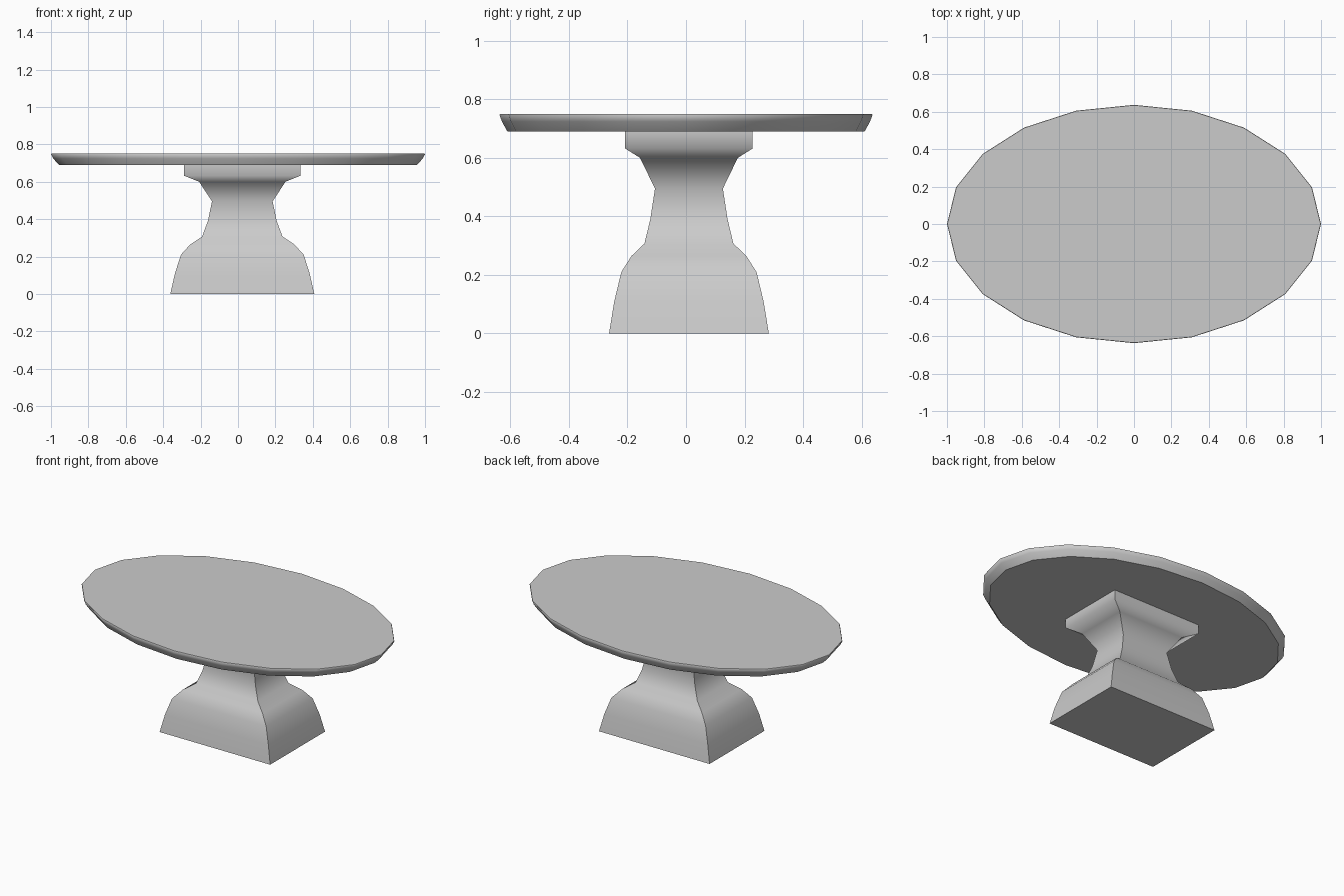
import bpy, bmesh
from math import cos, sin, tau

if "Cube" in bpy.data.objects:
    bpy.data.objects.remove(bpy.data.objects["Cube"])


def loft(name, rings, sharp_corners):
    """Skin equal-length rings from bottom to top and cap both ends."""
    bm = bmesh.new()
    loops = [[bm.verts.new(p) for p in ring] for ring in rings]
    n = len(loops[0])
    for low, high in zip(loops, loops[1:]):
        for i in range(n):
            j = (i + 1) % n
            bm.faces.new((low[i], low[j], high[j], high[i])).smooth = True
        if sharp_corners:
            for a, b in zip(low, high):
                bm.edges.get((a, b)).smooth = False
    # flat caps with crisp borders
    for loop in (loops[0][::-1], loops[-1]):
        cap = bm.faces.new(loop)
        for e in cap.edges:
            e.smooth = False
    bmesh.ops.recalc_face_normals(bm, faces=bm.faces)
    mesh = bpy.data.meshes.new(name)
    bm.to_mesh(mesh)
    bm.free()
    obj = bpy.data.objects.new(name, mesh)
    bpy.context.collection.objects.link(obj)
    return obj


def ellipse(rx, ry, z, n=20):
    return [(rx * cos(tau * i / n), ry * sin(tau * i / n), z) for i in range(n)]


def rectangle(hx, hy, z, cx=0.023, cy=0.01):
    return [(cx + sx * hx, cy + sy * hy, z)
            for sx, sy in ((-1, -1), (1, -1), (1, 1), (-1, 1))]


# Oval tabletop with an undercut edge
loft("tabletop", [ellipse(*r) for r in (
    (0.957, 0.61, 0.69), (0.988, 0.629, 0.724),
    (1.0, 0.637, 0.747), (0.998, 0.635, 0.75))], False)

# Rectangular pedestal: half width, half depth, height
loft("pedestal", [rectangle(*r) for r in (
    (0.385, 0.273, 0.0), (0.360, 0.255, 0.11), (0.328, 0.231, 0.21),
    (0.278, 0.196, 0.265), (0.215, 0.152, 0.307), (0.184, 0.132, 0.39),
    (0.162, 0.116, 0.495), (0.231, 0.167, 0.60), (0.311, 0.218, 0.632),
    (0.311, 0.218, 0.69))], True)
